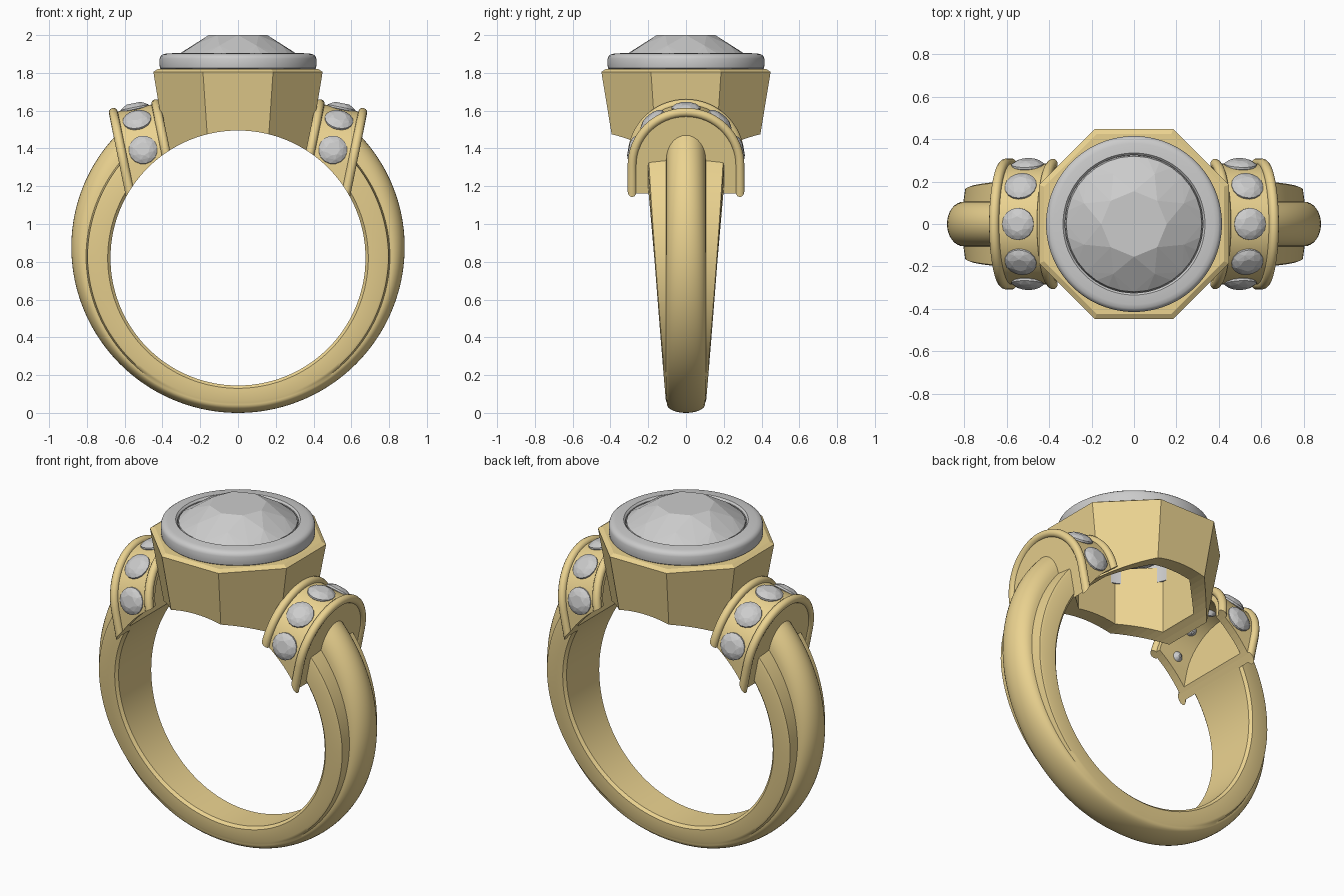
import bpy, bmesh
from math import sin, cos, pi, asin, atan2, sqrt, radians
from mathutils import Vector

if "Cube" in bpy.data.objects:
    bpy.data.objects.remove(bpy.data.objects["Cube"])

HOLE_Z, HOLE_R = 0.82, 0.675
gold = bpy.data.materials.new("gold")
gold.diffuse_color = (0.83, 0.65, 0.28, 1)
gold.use_nodes = True
gold.node_tree.nodes["Principled BSDF"].inputs["Base Color"].default_value = gold.diffuse_color


def finish(name, bm, mat=None, smooth=False):
    bmesh.ops.recalc_face_normals(bm, faces=bm.faces)
    me = bpy.data.meshes.new(name)
    bm.to_mesh(me)
    bm.free()
    ob = bpy.data.objects.new(name, me)
    bpy.context.collection.objects.link(ob)
    if mat:
        me.materials.append(mat)
    if smooth:
        select(ob)
        bpy.ops.object.shade_smooth_by_angle(angle=radians(35))
    return ob


def select(ob):
    bpy.ops.object.select_all(action='DESELECT')
    ob.select_set(True)
    bpy.context.view_layer.objects.active = ob


def loft(name, rings, mat=None, smooth=False, closed=False):
    """Skin equal-length rings; cap the ends unless the path is closed."""
    bm = bmesh.new()
    vs = [[bm.verts.new(p) for p in ring] for ring in rings]
    n = len(vs[0])
    for i in range(len(vs) if closed else len(vs) - 1):
        a, b = vs[i], vs[(i + 1) % len(vs)]
        for j in range(n):
            k = (j + 1) % n
            bm.faces.new((a[j], a[k], b[k], b[j]))
    if not closed:
        bm.faces.new(vs[0])
        bm.faces.new(vs[-1])
    return finish(name, bm, mat, smooth)


def ring(n, r, z, phase=0.0):
    return [(r * cos(2 * pi * (i + phase) / n), r * sin(2 * pi * (i + phase) / n), z)
            for i in range(n)]


def apply_boolean(ob, cutter):
    m = ob.modifiers.new("cut", 'BOOLEAN')
    m.operation, m.object, m.solver = 'DIFFERENCE', cutter, 'EXACT'
    select(ob)
    bpy.ops.object.modifier_apply(modifier="cut")


def mirror(ob):
    ob.modifiers.new("mirror", 'MIRROR').use_axis = (True, False, False)


def gem(name, rings, place=lambda p: p):
    """Faceted stone as the convex hull of its facet corners."""
    bm = bmesh.new()
    for r in rings:
        for p in ring(*r):
            bm.verts.new(place(p))
    res = bmesh.ops.convex_hull(bm, input=bm.verts)
    bmesh.ops.delete(bm, geom=[v for v in bm.verts if not v.link_faces], context='VERTS')
    return finish(name, bm)


# Finger-hole cutter
finger = loft("finger_cutter", [[(x, y, z + HOLE_Z) for x, z, _ in ring(128, HOLE_R, 0)]
                                for y in (-1, 1)])
finger.hide_render = True

# Tilted frame of the right shoulder: n along its axis, u up the end plate
n = Vector((0.98, 0, -0.2)).normalized()
u = Vector((0.2, 0, 0.98)).normalized()
TOP = Vector((0.665, 0, 1.59))
ARCH_R = 0.285


def local(a, y, h):
    return TOP + n * a + u * h + Vector((0, y, 0))


def arch(r, a):
    """Points and outward normals along a straight-legged round arch."""
    pts = [(local(a, -r, -0.52), Vector((0, -1, 0)))]
    for i in range(33):
        t = pi * i / 32
        d = Vector((0, -cos(t), 0)) + u * sin(t)
        pts.append((local(a, 0, -ARCH_R) + d * r, d))
    pts.append((local(a, r, -0.52), Vector((0, 1, 0))))
    return pts


# Shank: wide band with a rounded central ridge, widening upwards
ALPHA = atan2(0.2, 0.98)
LINE = n.dot(TOP - Vector((0, 0, HOLE_Z))) - 0.02


def section(t):
    th = radians(130) * t
    ro = -0.06 * cos(th) + sqrt(0.88 ** 2 - (0.06 * sin(th)) ** 2)
    w = 0.105 + 0.073 * (HOLE_Z - 0.8 * cos(th))
    s = abs(t)
    rb = 0.775 + 0.03 * min(1, 1.4 * s)
    rw = min(0.105, w - 0.006)
    half = [(w - 0.015, HOLE_R), (w, HOLE_R + 0.015), (w, rb - 0.02), (w - 0.005, rb - 0.008)]
    half += [(rw * cos(q * pi / 16), rb + (ro - rb) * sin(q * pi / 16)) for q in range(8)]
    prof = half + [(0, ro)] + [(-y, r) for y, r in reversed(half)]
    out = []
    for y, r in prof:
        end = pi - asin(LINE / r) - ALPHA
        base = radians(126)
        ang = t * (base + (end - base) * s ** 8)
        out.append((r * sin(ang), y, HOLE_Z - r * cos(ang)))
    return out


loft("shank", [section(i / 60 - 1) for i in range(121)], gold, True)

# Shoulder shell, end plate and two round rails, trimmed by the finger hole
shell = loft("shoulder_shell",
             [[p, p - d * 0.05, p - d * 0.05 - n * 0.24, p - n * 0.24]
              for p, d in arch(ARCH_R, 0)], gold, True)
plate = loft("shoulder_end_plate",
             [[p for p, d in arch(ARCH_R - 0.005, a)] for a in (-0.04, 0.005)], gold, True)
parts = [shell, plate]
for name, a in (("outer_rail", -0.005), ("inner_rail", -0.235)):
    parts.append(loft(name, [[p + d * 0.024 * cos(k * pi / 6) + n * 0.024 * sin(k * pi / 6)
                              for k in range(12)] for p, d in arch(ARCH_R, a)], gold, True))
for ob in parts:
    apply_boolean(ob, finger)
    mirror(ob)

# Five small stones across each shoulder
for i in range(-2, 3):
    t = radians(39 * i)
    d = Vector((0, sin(t), 0)) + u * cos(t)
    side = n.cross(d)
    c = local(-0.12, 0, -ARCH_R) + d * (ARCH_R + 0.004)
    mirror(gem("shoulder_stone_%d" % (i + 3),
               [(16, 0.076, -0.01), (16, 0.076, 0), (8, 0.058, 0.014, 0.5),
                (8, 0.036, 0.022), (8, 0.008, -0.075)],
               lambda p: c + n * p[0] + side * p[1] + d * p[2]))

# Octagonal head: tapered, hollow, saddled over the finger hole
K = 1 / cos(pi / 8)
head = loft("head", [ring(8, r * K, z, 0.5) for r, z in
                     ((0.365, 1.3), (0.448, 1.805), (0.425, 1.82))], gold)
hollow = loft("head_cutter", [ring(8, 0.31 * K, z, 0.5) for z in (1.0, 2.2)])
apply_boolean(head, hollow)
apply_boolean(head, finger)

# Round bezel with softened edges
bezel = [(0.325, 1.73), (0.40, 1.73), (0.40, 1.815), (0.413, 1.825), (0.415, 1.84),
         (0.415, 1.875), (0.410, 1.889), (0.398, 1.898), (0.38, 1.902), (0.335, 1.905),
         (0.325, 1.895)]
loft("bezel", [[(r * cos(a), r * sin(a), z) for r, z in bezel]
               for a in (2 * pi * i / 96 for i in range(96))], None, True, closed=True)

# Centre stone
gem("centre_stone", [(32, 0.327, 1.86), (32, 0.32, 1.895), (8, 0.255, 1.945, 0.5),
                     (8, 0.155, 2.0), (8, 0.15, 1.72, 0.5), (8, 0.01, 1.66)])

for cutter in (finger, hollow):
    bpy.data.objects.remove(cutter)
